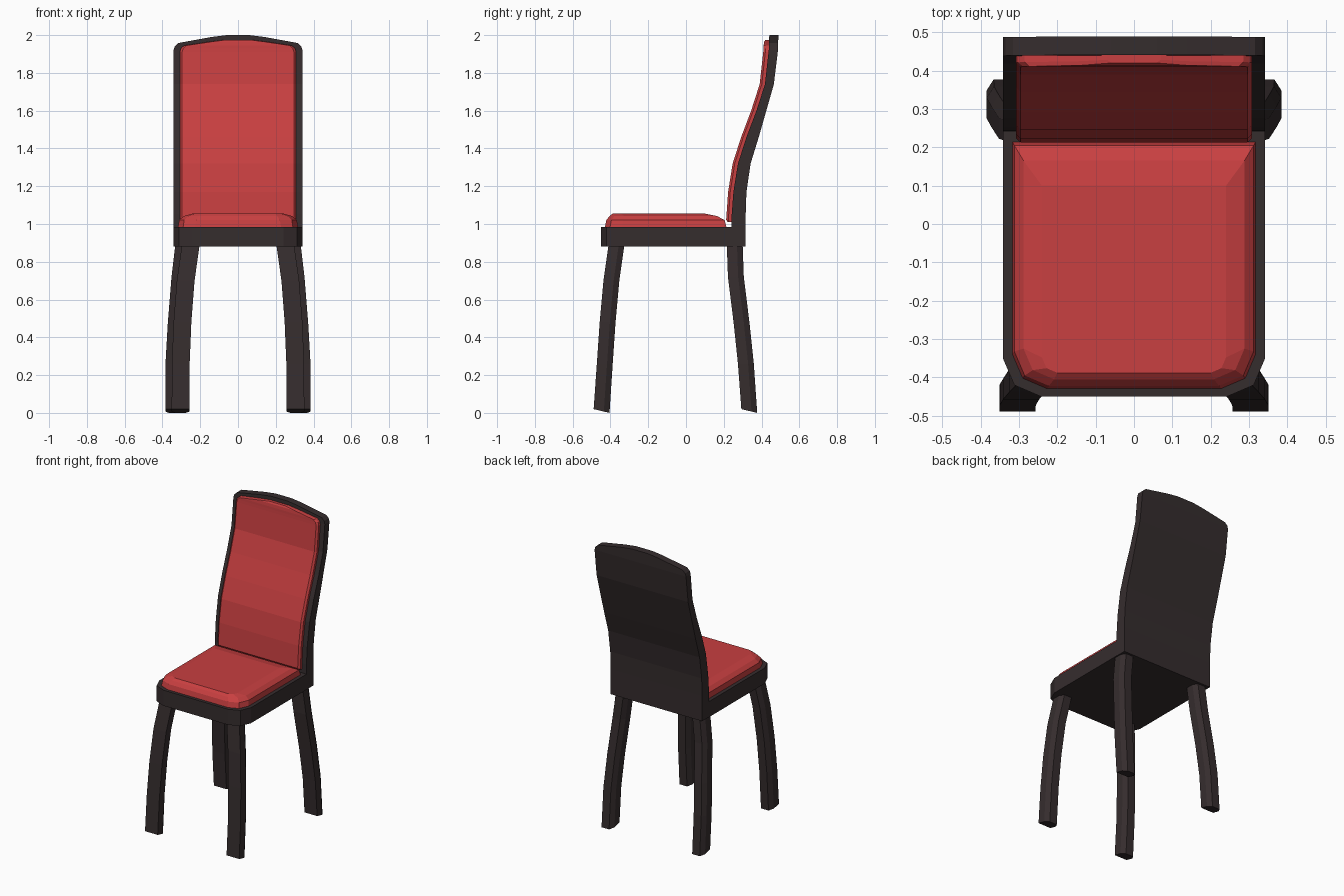
import bpy, bmesh

if "Cube" in bpy.data.objects:
    bpy.data.objects.remove(bpy.data.objects["Cube"])


def material(name, rgb):
    m = bpy.data.materials.new(name)
    m.diffuse_color = (*rgb, 1)
    m.use_nodes = True
    m.node_tree.nodes["Principled BSDF"].inputs["Base Color"].default_value = m.diffuse_color
    return m


WOOD = material("dark wood", (0.036, 0.026, 0.027))
RED = material("red fabric", (0.58, 0.05, 0.052))


def loft(name, rings, mat):
    """Skin a list of equally sized closed rings and cap both ends."""
    bm = bmesh.new()
    vs = [[bm.verts.new(p) for p in r] for r in rings]
    n = len(vs[0])
    for a, b in zip(vs, vs[1:]):
        for i in range(n):
            j = (i + 1) % n
            bm.faces.new((a[i], a[j], b[j], b[i]))
    bm.faces.new(vs[0])
    bm.faces.new(vs[-1])
    bmesh.ops.recalc_face_normals(bm, faces=bm.faces)
    me = bpy.data.meshes.new(name)
    bm.to_mesh(me)
    bm.free()
    me.materials.append(mat)
    ob = bpy.data.objects.new(name, me)
    bpy.context.collection.objects.link(ob)
    return ob


def interp(table, z):
    """Piecewise linear lookup in (z, value) pairs."""
    for (z0, a), (z1, b) in zip(table, table[1:]):
        if z <= z1:
            return a + (b - a) * (z - z0) / (z1 - z0)
    return table[-1][1]


# Seat plan outline: straight back, chamfered front corners
def seat_ring(z, w, front, back, c):
    half = [(w, back), (w, front + c), (w - 0.3 * c, front + 0.3 * c), (w - c, front)]
    return [(x, y, z) for x, y in half] + [(-x, y, z) for x, y in reversed(half)]


loft("seat_frame", [seat_ring(z, 0.342, -0.45, 0.25, 0.1) for z in (0.88, 0.985)], WOOD)
loft("seat_cushion", [
    seat_ring(0.98, 0.318, -0.43, 0.215, 0.09),
    seat_ring(1.02, 0.312, -0.422, 0.205, 0.09),
    seat_ring(1.042, 0.288, -0.405, 0.165, 0.08),
    seat_ring(1.055, 0.24, -0.388, 0.10, 0.04)], RED)

# S-curved backrest: front surface of the board as y over z
CURVE = [(0.88, 0.24), (1.05, 0.242), (1.17, 0.251), (1.32, 0.275), (1.46, 0.32),
         (1.6, 0.373), (1.74, 0.418), (1.92, 0.438), (2.0, 0.441)]
BACK = [(0.88, 0.315), (1.05, 0.316), (1.17, 0.32), (1.32, 0.342), (1.46, 0.385),
        (1.6, 0.425), (1.74, 0.465), (1.92, 0.487), (2.0, 0.489)]
TOP = [(1.92, 0.341), (1.94, 0.335), (1.958, 0.316), (1.99, 0.14), (2.0, 0.06)]

levels = [(z, 0.341) for z, _ in CURVE[:-2]] + TOP
loft("backrest_board", [
    [(-w, interp(CURVE, z), z), (w, interp(CURVE, z), z),
     (w, interp(BACK, z), z), (-w, interp(BACK, z), z)] for z, w in levels], WOOD)


# Backrest cushion follows the board with a bevelled front edge
def pad_ring(z, w, depth):
    y = interp(CURVE, z)
    return [(-w, y + 0.005, z), (w, y + 0.005, z), (w, y - depth * 0.6, z),
            (w - 0.012, y - depth, z), (0.012 - w, y - depth, z), (-w, y - depth * 0.6, z)]


pad = [(1.01, 0.308, 0.02), (1.022, 0.308, 0.029)]
pad += [(z, 0.308, 0.028) for z, _ in CURVE[2:7]]
pad += [(1.91, 0.308, 0.028), (1.93, 0.302, 0.028), (1.945, 0.285, 0.028),
        (1.965, 0.15, 0.026), (1.975, 0.07, 0.02)]
loft("backrest_cushion", [pad_ring(*p) for p in pad], RED)

# Leg section: square at the front, chamfered at the rear
SECTION = [(-0.047, -0.042), (0.047, -0.042), (0.047, 0.012),
           (0.028, 0.042), (-0.028, 0.042), (-0.047, 0.012)]


def leg(name, path, side):
    rings = []
    for i, (x, y, z) in enumerate(path):
        tilt = 0.01 if i == len(path) - 1 else 0  # feet are cut at a slight angle
        rings.append([(side * (x + u), y + v, z + tilt - v * tilt / 0.042)
                      for u, v in SECTION])
    loft(name, rings, WOOD)


FRONT = [(0.25, -0.368, 0.89), (0.277, -0.395, 0.7), (0.294, -0.415, 0.48),
         (0.303, -0.43, 0.26), (0.304, -0.447, 0.0)]
REAR = [(0.285, 0.258, 0.89), (0.305, 0.264, 0.72), (0.325, 0.295, 0.47),
        (0.337, 0.317, 0.26), (0.338, 0.335, 0.0)]
for side, label in ((1, "right"), (-1, "left")):
    leg("front_leg_" + label, FRONT, side)
    leg("rear_leg_" + label, REAR, side)
